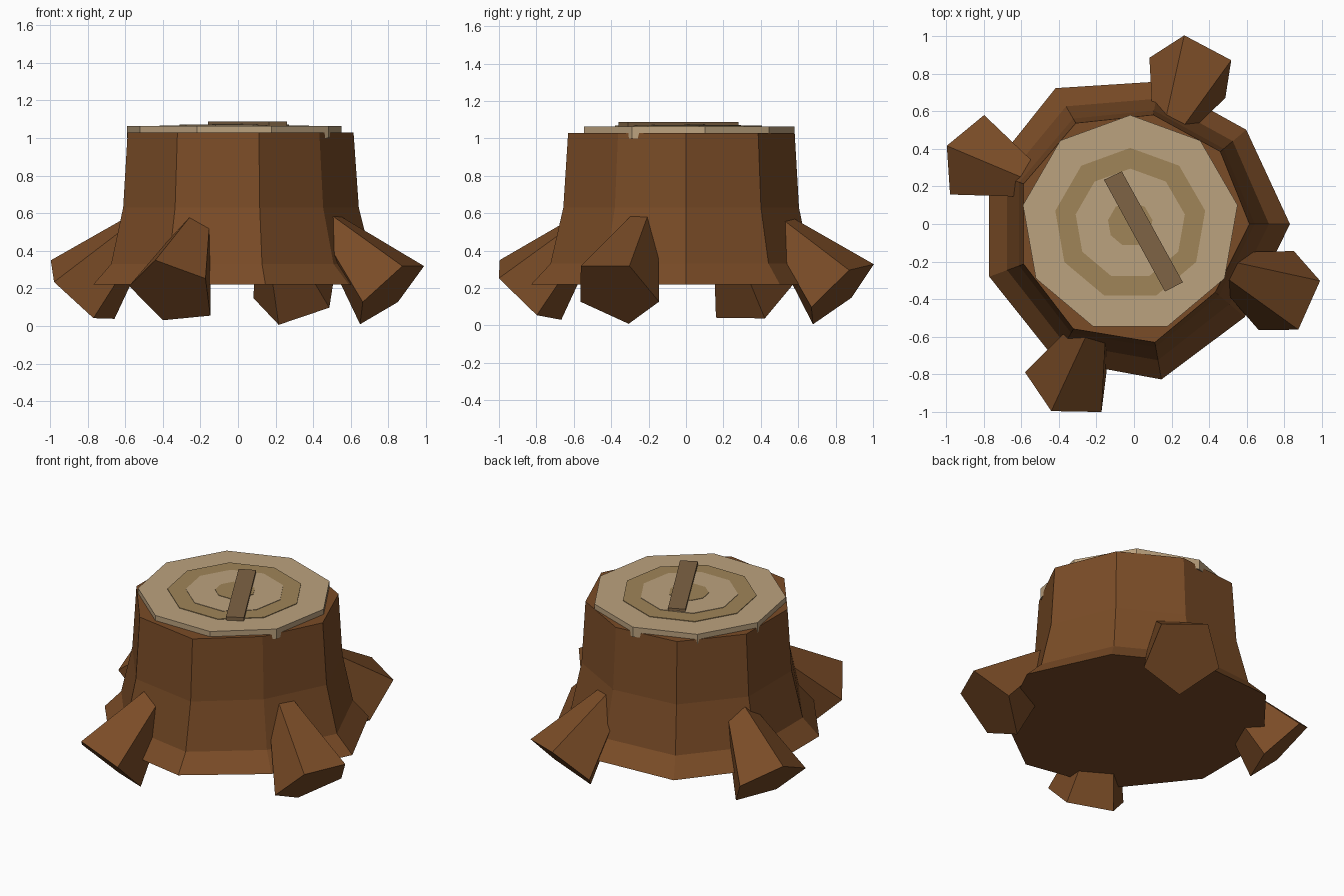
import bpy, bmesh
from math import radians, sin, cos
from mathutils import Vector

if "Cube" in bpy.data.objects:
    bpy.data.objects.remove(bpy.data.objects["Cube"])


def material(name, rgb):
    m = bpy.data.materials.new(name)
    m.diffuse_color = (*rgb, 1)
    m.use_nodes = True
    m.node_tree.nodes["Principled BSDF"].inputs["Base Color"].default_value = m.diffuse_color
    return m


bark = material("bark", (0.195, 0.072, 0.020))
pale = material("pale_wood", (0.50, 0.36, 0.21))
dark = material("ring_wood", (0.35, 0.235, 0.098))
crack = material("crack_wood", (0.21, 0.125, 0.058))


def loft(name, rings, mat):
    """Closed solid skinned through rings of points, flat shaded."""
    bm = bmesh.new()
    loops = [[bm.verts.new(p) for p in ring] for ring in rings]
    n = len(loops[0])
    for a, b in zip(loops, loops[1:]):
        for i in range(n):
            j = (i + 1) % n
            bm.faces.new((a[i], a[j], b[j], b[i]))
    bm.faces.new(loops[0][::-1])
    bm.faces.new(loops[-1])
    bmesh.ops.recalc_face_normals(bm, faces=bm.faces)
    me = bpy.data.meshes.new(name)
    bm.to_mesh(me)
    bm.free()
    me.materials.append(mat)
    ob = bpy.data.objects.new(name, me)
    bpy.context.collection.objects.link(ob)
    return ob


# Trunk: uneven nine-sided flare, radius given per corner at foot and rim
foot = [0.83, 0.78, 0.77, 0.835, 0.82, 0.82, 0.835, 0.84, 0.77]
rim = [0.615, 0.60, 0.59, 0.62, 0.625, 0.625, 0.645, 0.64, 0.565]
rings = []
for z, t in ((0.22, 1.0), (0.33, 0.48), (0.63, 0.13), (1.03, 0.0)):
    ring = []
    for i, (f, r) in enumerate(zip(foot, rim)):
        a, rad = radians(40 * i), r + (f - r) * t
        ring.append((rad * cos(a), rad * sin(a), z))
    rings.append(ring)
loft("trunk", rings, bark)


# Cut face and growth rings: stacked nine-sided discs
def disc(name, rad, z0, z1, mat):
    pts = [(-0.02 + rad * cos(radians(10 + 40 * i)), rad * sin(radians(10 + 40 * i)))
           for i in range(9)]
    loft(name, [[(x, y, z) for x, y in pts] for z in (z0, z1)], mat)


disc("cut_face", 0.58, 1.00, 1.064, pale)
disc("outer_growth_ring", 0.405, 1.05, 1.068, dark)
disc("inner_wood", 0.295, 1.05, 1.071, pale)
disc("heartwood", 0.12, 1.05, 1.074, dark)

# Crack strip across the cut face
strip = [(-0.16, 0.235), (0.165, -0.36), (0.26, -0.31), (-0.065, 0.28)]
loft("crack_strip", [[(x, y, z) for x, y in strip] for z in (1.055, 1.087)], crack)


# Roots: five-sided tapering stubs leaning out of the trunk at 45 degrees
def root(name, x, y, z, heading, phase):
    h = radians(heading)
    s = 0.7071
    out = Vector((cos(h) * s, sin(h) * s, -s))
    up = Vector((cos(h) * s, sin(h) * s, s))
    side = Vector((-sin(h), cos(h), 0))
    rings = []
    for dist, rad in ((0.0, 0.242), (0.55, 0.07)):
        c = Vector((x, y, z)) - out * dist
        rings.append([c + side * rad * cos(radians(phase + 72 * i))
                      + up * rad * sin(radians(phase + 72 * i)) for i in range(5)])
    loft(name, rings, bark)


root("front_root", -0.348, -0.85, 0.180, 247.5, 97)
root("right_root", 0.806, -0.376, 0.180, 336, 54)
root("back_root", 0.314, 0.822, 0.175, 68.5, 63)
root("left_root", -0.84, 0.347, 0.178, 157.5, 91)
